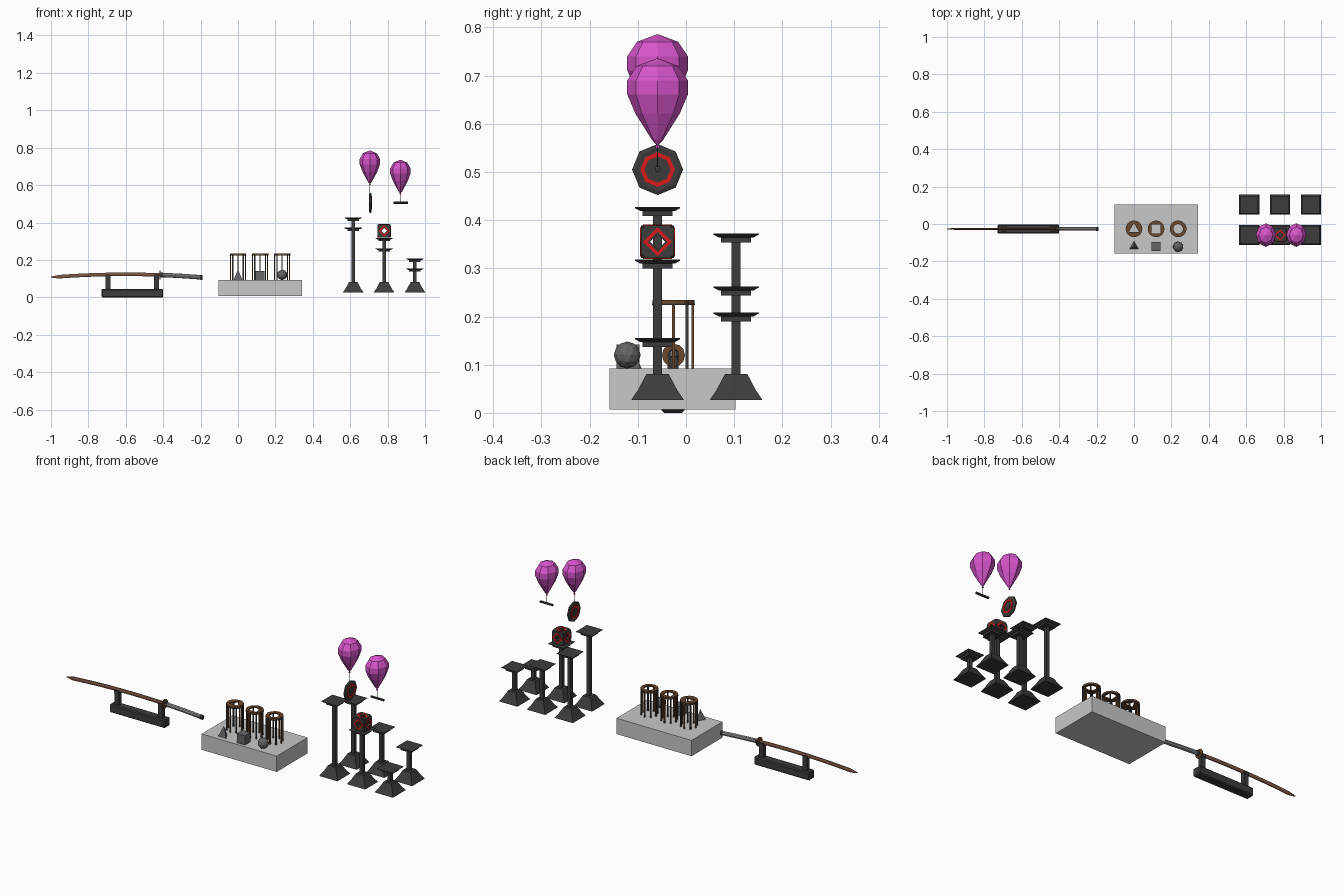
import bpy, bmesh, math
from math import pi, cos, sin
from mathutils import Matrix, Vector, Euler

old = bpy.data.objects.get("Cube")
if old:
    bpy.data.objects.remove(old)


def material(name, r, g, b):
    m = bpy.data.materials.new(name)
    m.use_nodes = True
    m.diffuse_color = (r, g, b, 1)
    m.node_tree.nodes["Principled BSDF"].inputs["Base Color"].default_value = (r, g, b, 1)
    return m


CHARCOAL = material("charcoal", .045, .045, .046)
STONE = material("light grey", .58, .58, .58)
STEEL = material("handle grey", .28, .28, .29)
GREY = material("mid grey", .13, .13, .14)
BLADE = material("copper brown", .21, .095, .06)
WOOD = material("dark brown", .15, .065, .025)
RED = material("red", .7, .01, .01)
PINK = material("magenta", .68, .09, .6)


def finish(name, bm, mat, loc=(0, 0, 0), rot=(0, 0, 0)):
    bmesh.ops.recalc_face_normals(bm, faces=bm.faces)
    me = bpy.data.meshes.new(name)
    bm.to_mesh(me)
    bm.free()
    me.materials.append(mat)
    ob = bpy.data.objects.new(name, me)
    ob.location, ob.rotation_euler = loc, rot
    bpy.context.collection.objects.link(ob)
    return ob


def bridge(bm, loops, closed=False):
    """Join loops of equal length, capping the ends unless closed."""
    pairs = list(zip(loops, loops[1:] + loops[:1] if closed else loops[1:]))
    for a, b in pairs:
        n = len(a)
        for i in range(n):
            j = (i + 1) % n
            bm.faces.new((a[i], a[j], b[j], b[i]))
    if not closed:
        bm.faces.new(loops[0])
        bm.faces.new(loops[-1])


def lathe(name, profile, n, mat, loc, rot=(0, 0, 0), phase=0, sx=1):
    bm = bmesh.new()
    loops = [[bm.verts.new((sx * r * cos(phase + 2 * pi * i / n),
                            r * sin(phase + 2 * pi * i / n), z)) for i in range(n)]
             for r, z in profile]
    bridge(bm, loops)
    return finish(name, bm, mat, loc, rot)


def square_stack(name, profile, mat, loc):
    return lathe(name, [(h * 2 ** .5, z) for h, z in profile], 4, mat, loc, phase=pi / 4)


def box(name, size, mat, loc, bevel=0):
    bm = bmesh.new()
    bmesh.ops.create_cube(bm, size=1, matrix=Matrix.Diagonal((*size, 1)))
    if bevel:
        bmesh.ops.bevel(bm, geom=bm.edges[:], offset=bevel, segments=1, affect='EDGES')
    return finish(name, bm, mat, loc)


def polygon(n, radius, phase=0):
    """Distance from the centre to the edge of a regular polygon, by angle."""
    def edge(t):
        a = (t - phase) % (2 * pi / n)
        return radius * cos(pi / n) / cos(a - pi / n)
    return edge


def ring(name, outer, inner, depth, mat, loc, rot=(0, 0, 0), steps=24):
    bm = bmesh.new()
    loops = []
    for edge, z in ((outer, -1), (outer, 1), (inner, 1), (inner, -1)):
        angles = [2 * pi * i / steps for i in range(steps)]
        loops.append([bm.verts.new((edge(t) * cos(t), edge(t) * sin(t), z * depth / 2))
                      for t in angles])
    bridge(bm, loops, closed=True)
    return finish(name, bm, mat, loc, rot)


# Sword: every part follows one shallow arc
SWORD_Y = -.026


def arc(x):
    return .123 - .1 * (x + .6) ** 2


def sweep(name, x0, x1, steps, ry, rz, n, mat, tip=False):
    bm = bmesh.new()
    loops = []
    for s in range(steps + 1):
        x = x0 + (x1 - x0) * s / steps
        k = .35 if tip and s == 0 else 1
        loops.append([bm.verts.new((x + (.012 if tip and s == 0 and sin(2 * pi * i / n) < -.5 else 0),
                                    SWORD_Y + k * ry * cos(2 * pi * i / n),
                                    arc(x) + k * rz * sin(2 * pi * i / n)))
                      for i in range(n)])
    bridge(bm, loops)
    return finish(name, bm, mat)


sweep("sword_blade", -1, -.415, 14, .005, .011, 6, BLADE, tip=True)
sweep("sword_handle", -.415, -.2, 6, .010, .012, 8, STEEL)
sweep("sword_collar", -.412, -.4, 1, .012, .014, 8, CHARCOAL)
sweep("sword_pommel", -.203, -.19, 1, .011, .013, 8, CHARCOAL)
lathe("sword_guard", [(.024, -.003), (.024, .003)], 12, WOOD,
      (-.417, SWORD_Y, arc(-.417)), (0, pi / 2, 0))

# Sword stand
box("stand_base", (.33, .047, .044), CHARCOAL, (-.565, -.027, .022), .005)
for x in (-.695, -.435):
    box("stand_post", (.026, .022, .075), CHARCOAL, (x, -.027, .0775))
    for side in (-1, 1):
        box("stand_prong", (.026, .006, .014), CHARCOAL, (x, -.027 + side * .010, .114))

# Plinth with three cages and three matching solids
box("plinth", (.446, .262, .085), STONE, (.118, -.028, .0495))
CAGE_Y, TOP = -.026, .092
for x, sides, size, phase in ((0, 3, .031, pi / 2), (.118, 4, .034, pi / 4), (.236, 12, .026, 0)):
    ring("cage_lid", polygon(12, .044), polygon(sides, size, phase), .007, WOOD, (x, CAGE_Y, .231))
    ring("cage_band", polygon(24, .0445), polygon(24, .039), .004, CHARCOAL, (x, CAGE_Y, .2255))
    for i in range(8):
        a = i * pi / 4
        box("cage_bar", (.006, .006, .139), CHARCOAL if i % 2 else WOOD,
            (x + .040 * cos(a), CAGE_Y + .040 * sin(a), TOP + .0695))

lathe("pyramid", [(.028, 0), (.0005, .055)], 3, GREY, (0, -.120, TOP), phase=pi / 2)
box("cube_block", (.048, .048, .05), GREY, (.118, -.120, TOP + .025))
bm = bmesh.new()
bmesh.ops.create_icosphere(bm, subdivisions=2, radius=.028)
finish("ball", bm, GREY, (.236, -.122, TOP + .028))

# Pillars: flared foot, slim shaft, stepped cap
FRONT_Y, BACK_Y = -.059, .104
for y, heights in ((FRONT_Y, (.427, .318, .155)), (BACK_Y, (.372, .262, .208))):
    for i, h in enumerate(heights):
        square_stack("pillar", [(.054, .027), (.052, .031), (.041, .047), (.023, .081), (.0095, .081),
                                (.0095, h - .018), (.031, h - .018), (.031, h - .008),
                                (.036, h - .008), (.047, h - .002), (.047, h)],
                     CHARCOAL, (.616 + .165 * i, y, 0))

# Hollow target cube: six holed plates with red diamond frames
centre = Vector((.781, FRONT_Y, .355))
HALF = .034
flat, cut = polygon(4, HALF * 2 ** .5, pi / 4), polygon(4, .0594)


def chamfered(t):
    return min(flat(t), cut(t))


for rot in ((0, 0, 0), (pi, 0, 0), (pi / 2, 0, 0), (-pi / 2, 0, 0), (0, pi / 2, 0), (0, -pi / 2, 0)):
    out = Euler(rot).to_matrix() @ Vector((0, 0, 1))
    ring("target_cube_plate", chamfered, polygon(4, .016), .008, CHARCOAL,
         centre + out * (HALF - .004), rot)
    ring("target_cube_diamond", polygon(4, .030), polygon(4, .021), .004, RED,
         centre + out * HALF, rot)
for sx in (-1, 1):
    for sy in (-1, 1):
        for sz in (-1, 1):
            box("target_cube_corner", (.009, .009, .009), RED,
                centre + Vector((sx, sy, sz)) * .0245)

# Balloons with strings
BALLOON = [(.001, 0), (.012, .012), (.046, .066), (.063, .106), (.063, .135), (.043, .165), (.003, .180)]
for x, z in ((.705, .605), (.868, .555)):
    lathe("balloon", BALLOON, 8, PINK, (x, FRONT_Y, z), sx=.86)
    lathe("balloon_knot", [(.006, -.005), (.001, .004)], 6, PINK, (x, FRONT_Y, z))
    lathe("balloon_string", [(.0012, -.05), (.0012, 0)], 4, CHARCOAL, (x, FRONT_Y, z))

# Hanging octagonal target and hanging bar
TURN = (0, pi / 2, 0)
disc = Vector((.708, FRONT_Y, .505))
lathe("target_disc", [(.040, -.006), (.045, -.007), (.053, -.004), (.053, .004), (.045, .007), (.040, .006)],
      8, CHARCOAL, disc, TURN)
for side in (-1, 1):
    face = disc + Vector((side * .0065, 0, 0))
    ring("target_ring", polygon(8, .036), polygon(8, .027), .004, RED, face, TURN)
    lathe("target_centre", [(.016, -.002), (.016, .002)], 8, CHARCOAL, face, TURN)
lathe("hanging_bar", [(.006, -.038), (.006, .038)], 8, CHARCOAL, (.870, FRONT_Y, .506), TURN)
